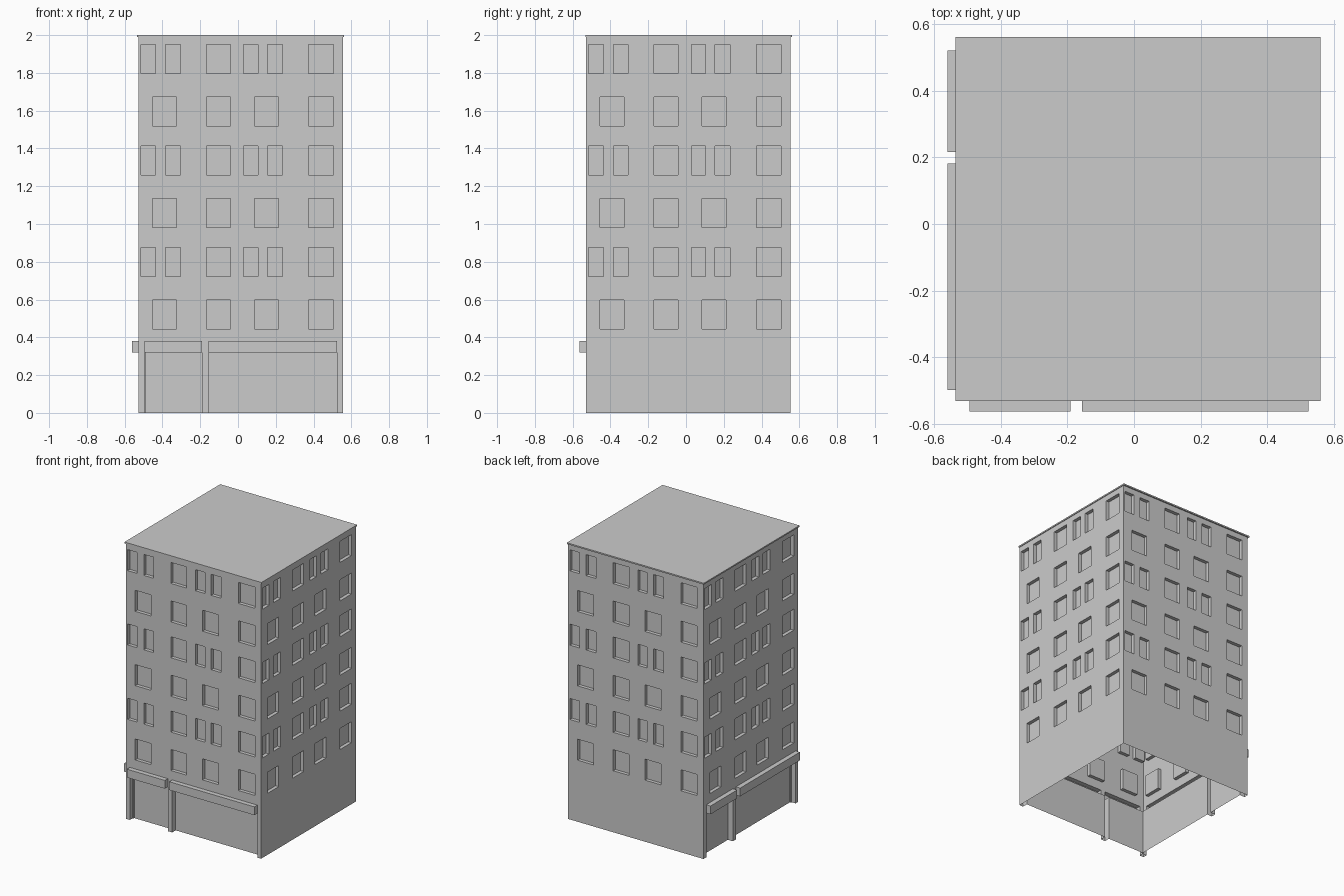
import bpy, bmesh
from math import pi
from mathutils import Matrix, Vector

if "Cube" in bpy.data.objects:
    bpy.data.objects.remove(bpy.data.objects["Cube"])

HALF = 0.541          # half width of the square tower
CENTRE = Vector((0.014, 0.012, 0))
WALL_TOP = 1.99

grey = bpy.data.materials.new("plain_grey")
grey.use_nodes = True
grey.diffuse_color = (0.6, 0.6, 0.6, 1)
grey.node_tree.nodes["Principled BSDF"].inputs["Base Color"].default_value = (0.6, 0.6, 0.6, 1)


def add_object(name, bm):
    mesh = bpy.data.meshes.new(name)
    bm.to_mesh(mesh)
    bm.free()
    mesh.materials.append(grey)
    obj = bpy.data.objects.new(name, mesh)
    bpy.context.collection.objects.link(obj)
    return obj


def corners(u0, u1, z0, z1, depth):
    y = depth - HALF
    return [(u0, y, z0), (u1, y, z0), (u1, y, z1), (u0, y, z1)]


def quad(bm, points):
    bm.faces.new([bm.verts.new(p) for p in points])


def opening(bm, u0, u1, z0, z1, depth):
    """Panel pushed in (or out, if negative) with its reveals."""
    rim = corners(u0, u1, z0, z1, 0)
    back = corners(u0, u1, z0, z1, depth)
    quad(bm, back)
    for i in range(4):
        if i == 0 and z0 == 0:      # open at ground level
            continue
        j = (i + 1) % 4
        quad(bm, [rim[i], rim[j], back[j], back[i]])


def band(bm, z0, z1, spans, depth):
    """Horizontal strip of wall broken by openings."""
    u = -HALF
    for a, b in spans:
        quad(bm, corners(u, a, z0, z1, 0))
        opening(bm, a, b, z0, z1, depth)
        u = b
    quad(bm, corners(u, HALF, z0, z1, 0))


# Window columns for the two alternating floor layouts
wide_row = [(-0.466, -0.339), (-0.181, -0.054), (0.073, 0.2), (0.36, 0.491)]
paired_row = [(-0.527, -0.45), (-0.397, -0.318), (-0.181, -0.054),
              (0.016, 0.091), (0.142, 0.222), (0.36, 0.491)]
shop_bays = [(-0.509, -0.205), (-0.17, 0.511)]
FLOOR_PITCH = 0.5375

for turn, side in enumerate(("front", "left", "back", "right")):
    bm = bmesh.new()
    z = 0
    # Shop windows with projecting sign boxes on two streets
    if side in ("front", "right"):
        band(bm, 0, 0.32, shop_bays, 0.04)
        band(bm, 0.32, 0.38, shop_bays, -0.034)
        z = 0.38
    # Six floors of recessed windows
    for floor in range(6):
        pair, odd = divmod(floor, 2)
        low = 0.445 + pair * FLOOR_PITCH + odd * 0.278
        band(bm, z, low, [], 0)
        band(bm, low, low + 0.152, paired_row if odd else wide_row, 0.025)
        z = low + 0.152
    band(bm, z, WALL_TOP, [], 0)
    bmesh.ops.remove_doubles(bm, verts=bm.verts, dist=0.0001)
    bm.transform(Matrix.Translation(CENTRE) @ Matrix.Rotation(turn * pi / 2, 4, "Z"))
    add_object(side + "_wall", bm)

# Thin flat roof with a slight overhang
bm = bmesh.new()
bmesh.ops.create_cube(bm, size=1)
bm.transform(Matrix.Translation((0.012, 0.015, (WALL_TOP + 2) / 2))
             @ Matrix.Diagonal((1.096, 1.094, 2 - WALL_TOP, 1)))
add_object("roof", bm)
